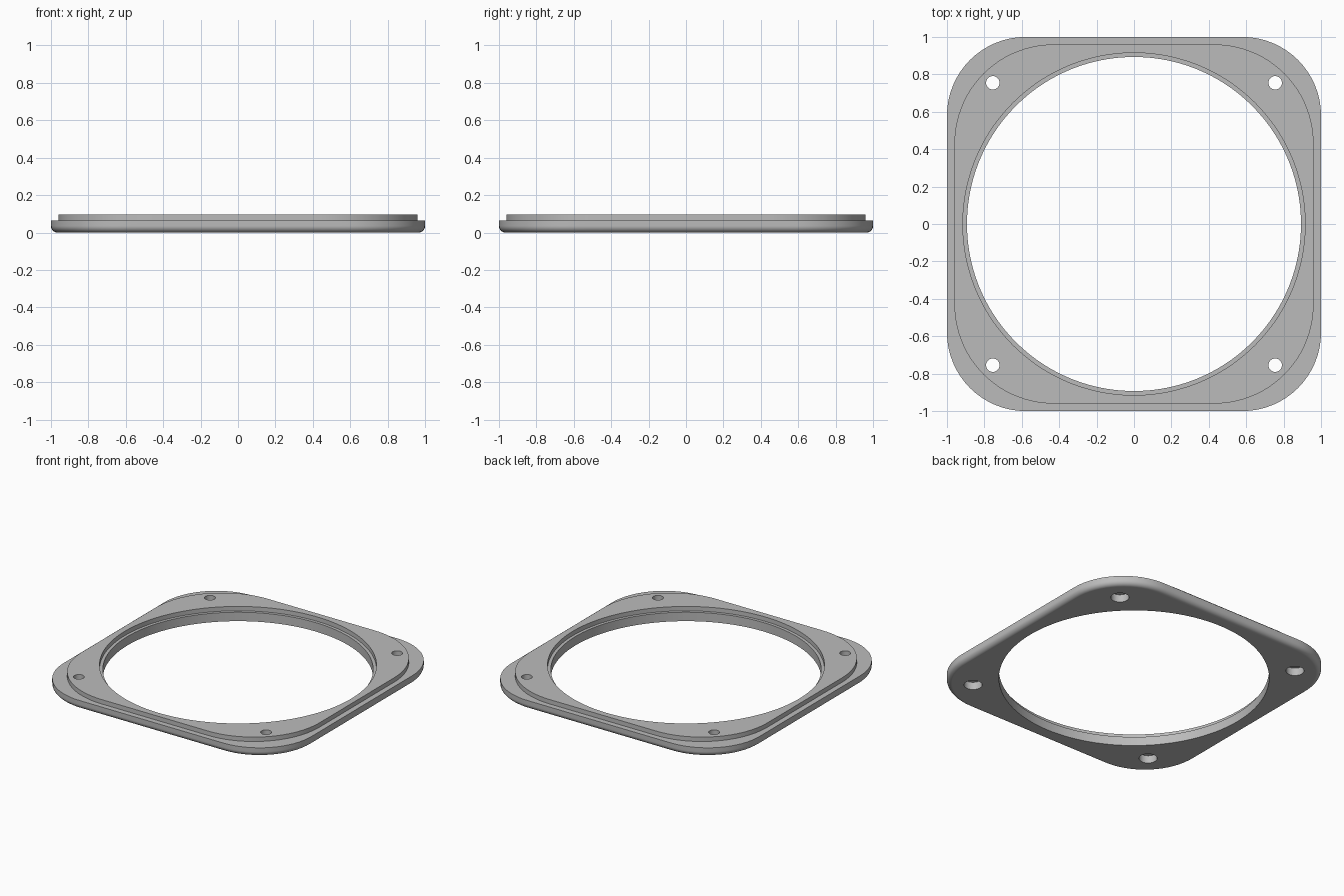
import bpy, bmesh, math

if "Cube" in bpy.data.objects:
    bpy.data.objects.remove(bpy.data.objects["Cube"])

grey = bpy.data.materials.new("mid grey")
grey.use_nodes = True
grey.diffuse_color = (0.5, 0.5, 0.5, 1)
grey.node_tree.nodes["Principled BSDF"].inputs["Base Color"].default_value = (0.5, 0.5, 0.5, 1)


def circle(radius, z):
    return lambda a: (radius * math.cos(a), radius * math.sin(a), z)


def rounded_square(half, corner, z):
    """Outline of a rounded square, measured outward along angle a."""
    c = half - corner

    def point(a):
        u, v = abs(math.cos(a)), abs(math.sin(a))
        r = half / max(u, v)
        if r * min(u, v) > c:
            b = c * (u + v)
            r = b + math.sqrt(b * b - 2 * c * c + corner * corner)
        return (r * math.cos(a), r * math.sin(a), z)
    return point


def skin(name, outlines, count, closed=False):
    """Join a stack of outlines into one solid, as a closed ring or with end caps."""
    bm = bmesh.new()
    loops = [[bm.verts.new(f(math.tau * i / count)) for i in range(count)] for f in outlines]
    pairs = list(zip(loops, loops[1:]))
    if closed:
        pairs.append((loops[-1], loops[0]))
    else:
        bm.faces.new(loops[0])
        bm.faces.new(loops[-1])
    for low, high in pairs:
        for i in range(count):
            j = (i + 1) % count
            bm.faces.new((low[i], low[j], high[j], high[i]))
    bmesh.ops.recalc_face_normals(bm, faces=bm.faces)
    mesh = bpy.data.meshes.new(name)
    bm.to_mesh(mesh)
    bm.free()
    mesh.materials.append(grey)
    obj = bpy.data.objects.new(name, mesh)
    bpy.context.collection.objects.link(obj)
    return obj


# Flange: stepped opening, rounded lower rim and raised top plate
BASE_TOP, TOP = 0.065, 0.097
HALF, CORNER, ROUND, STEPS = 1.0, 0.42, 0.035, 6
outlines = [circle(0.915, TOP), circle(0.915, BASE_TOP),
            circle(0.893, BASE_TOP), circle(0.893, 0)]
for k in range(STEPS + 1):
    t = math.pi / 2 * k / STEPS
    inset = ROUND * (1 - math.sin(t))
    outlines.append(rounded_square(HALF - inset, CORNER - inset, ROUND * (1 - math.cos(t))))
outlines += [rounded_square(HALF, CORNER, BASE_TOP),
             rounded_square(0.96, 0.53, BASE_TOP),
             rounded_square(0.96, 0.53, TOP)]
flange = skin("mounting_flange", outlines, 192, closed=True)
bpy.context.view_layer.objects.active = flange

# Bolt holes with a wider counterbore underneath
for sx in (-1, 1):
    for sy in (-1, 1):
        cutter = skin("bolt_hole_cutter",
                      [circle(0.06, -0.05), circle(0.06, 0.055),
                       circle(0.036, 0.055), circle(0.036, 0.15)], 32)
        cutter.location = (0.755 * sx, 0.755 * sy, 0)
        cutter.hide_render = True
        cut = flange.modifiers.new("bolt_hole", "BOOLEAN")
        cut.operation = "DIFFERENCE"
        cut.solver = "EXACT"
        cut.object = cutter
        bpy.context.view_layer.update()
        bpy.ops.object.modifier_apply(modifier=cut.name)
        bpy.data.objects.remove(cutter)

# Smooth curves, crisp edges
bpy.ops.object.select_all(action="DESELECT")
flange.select_set(True)
bpy.ops.object.shade_smooth_by_angle(angle=math.radians(30))
weighted = flange.modifiers.new("weighted_normals", "WEIGHTED_NORMAL")
weighted.keep_sharp = True
